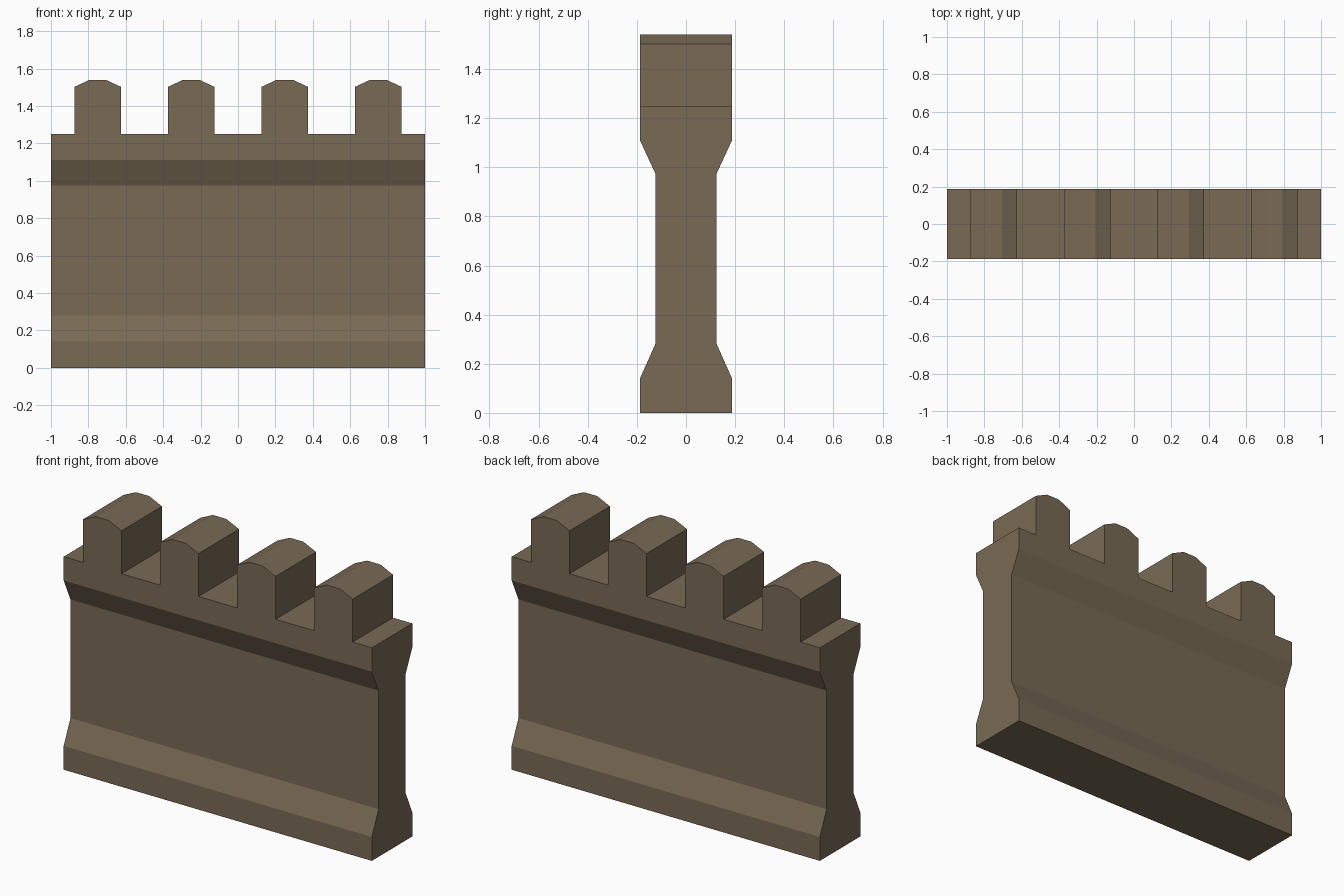
import bpy, bmesh
from mathutils import Vector

if "Cube" in bpy.data.objects:
    bpy.data.objects.remove(bpy.data.objects["Cube"])

stone = bpy.data.materials.new("brown stone")
stone.diffuse_color = (0.19, 0.143, 0.09, 1)
stone.use_nodes = True
stone.node_tree.nodes["Principled BSDF"].inputs["Base Color"].default_value = stone.diffuse_color

HALF_DEPTH, SEAM = 0.1875, 1.11


def prism(name, points, shift):
    """Extrude a closed outline, leaving out the hidden face at the seam."""
    bm = bmesh.new()
    face = bm.faces.new([bm.verts.new(p) for p in points])
    new = bmesh.ops.extrude_face_region(bm, geom=[face], use_keep_orig=True)["geom"]
    bmesh.ops.translate(bm, vec=Vector(shift),
                        verts=[g for g in new if isinstance(g, bmesh.types.BMVert)])
    bmesh.ops.recalc_face_normals(bm, faces=bm.faces)
    hidden = [f for f in bm.faces if all(abs(v.co.z - SEAM) < 1e-5 for v in f.verts)]
    bmesh.ops.delete(bm, geom=hidden, context="FACES_ONLY")
    mesh = bpy.data.meshes.new(name)
    bm.to_mesh(mesh)
    bm.free()
    mesh.materials.append(stone)
    obj = bpy.data.objects.new(name, mesh)
    bpy.context.collection.objects.link(obj)
    return obj


# Wall: mirrored side profile with flared foot and head, run along x
side = [(HALF_DEPTH, 0), (HALF_DEPTH, 0.14), (0.125, 0.28),
        (0.125, 0.975), (HALF_DEPTH, SEAM)]
profile = side + [(-y, z) for y, z in reversed(side)]
prism("wall", [(-1, y, z) for y, z in profile], (2, 0, 0))

# Parapet: front outline with four chamfered merlons, run along y
outline = [(-1, SEAM), (-1, 1.25)]
for cx in (-0.75, -0.25, 0.25, 0.75):
    outline += [(cx + dx, z) for dx, z in
                ((-0.125, 1.25), (-0.125, 1.502), (-0.043, 1.54),
                 (0.043, 1.54), (0.125, 1.502), (0.125, 1.25))]
outline += [(1, 1.25), (1, SEAM)]
prism("battlements", [(x, -HALF_DEPTH, z) for x, z in outline], (0, 2 * HALF_DEPTH, 0))
